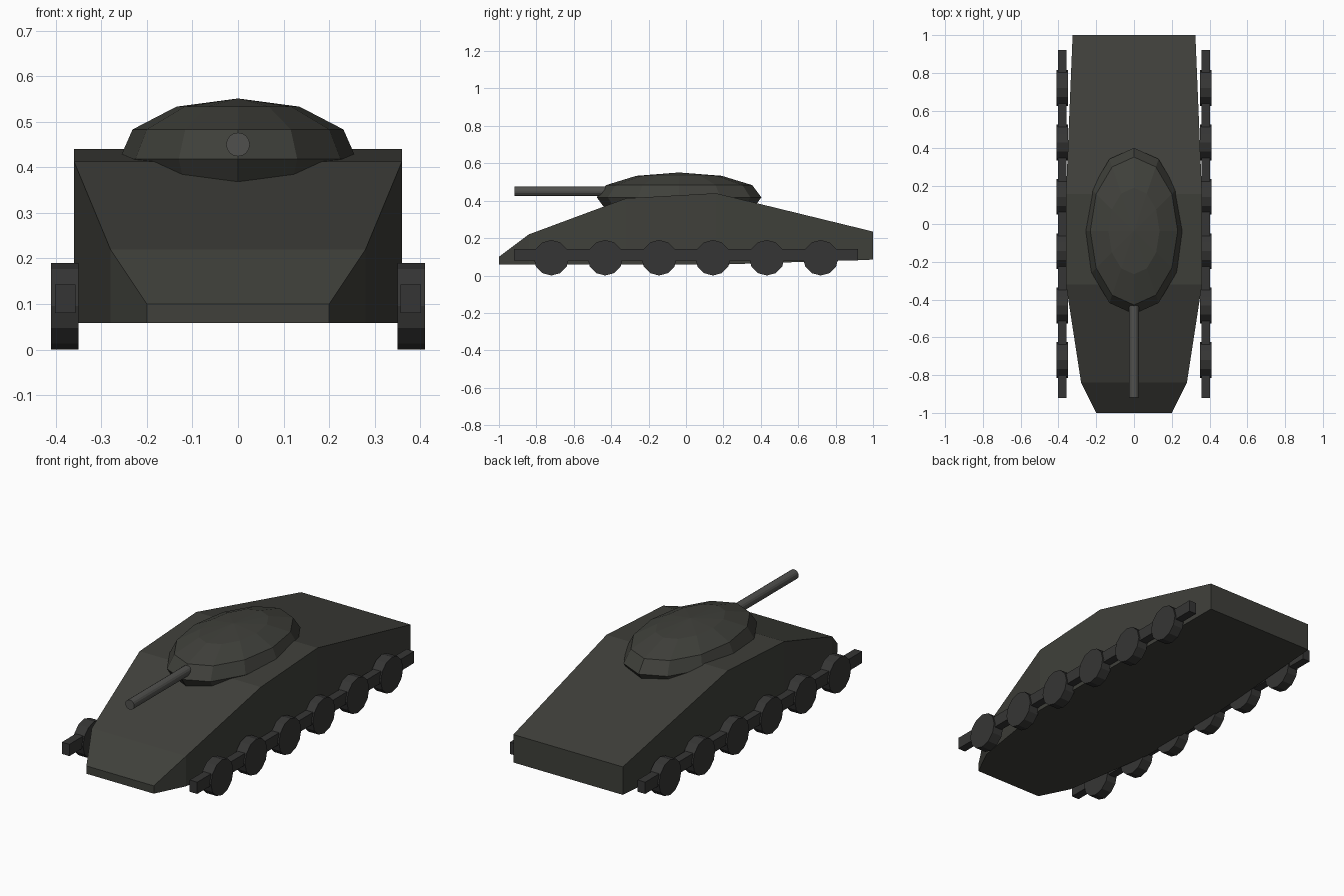
import bpy, bmesh
from math import sin, cos, pi

if "Cube" in bpy.data.objects:
    bpy.data.objects.remove(bpy.data.objects["Cube"])


def material(name, rgb):
    m = bpy.data.materials.new(name)
    m.diffuse_color = (*rgb, 1)
    m.use_nodes = True
    m.node_tree.nodes["Principled BSDF"].inputs["Base Color"].default_value = m.diffuse_color
    return m


ARMOUR = material("dark_olive", (0.050, 0.051, 0.043))
RUNNING = material("dark_grey", (0.036, 0.036, 0.035))
STEEL = material("gun_grey", (0.080, 0.080, 0.075))


def finish(name, bm, mat):
    bmesh.ops.recalc_face_normals(bm, faces=bm.faces)
    mesh = bpy.data.meshes.new(name)
    bm.to_mesh(mesh)
    bm.free()
    mesh.materials.append(mat)
    ob = bpy.data.objects.new(name, mesh)
    bpy.context.collection.objects.link(ob)
    return ob


def loft(name, rings, mat):
    """Skin closed rings of equal length and cap both ends."""
    bm = bmesh.new()
    loops = [[bm.verts.new(p) for p in r] for r in rings]
    n = len(loops[0])
    for a, b in zip(loops, loops[1:]):
        for i in range(n):
            j = (i + 1) % n
            bm.faces.new((a[i], a[j], b[j], b[i]))
    bm.faces.new(loops[0])
    bm.faces.new(loops[-1])
    return finish(name, bm, mat)


def cylinder(name, radius, sides, start, end, axis, mat):
    """Cylinder along x or y; start and end are the cap centres."""
    rings = []
    for c in (start, end):
        ring = []
        for i in range(sides):
            u, v = radius * sin(2 * pi * i / sides), radius * cos(2 * pi * i / sides)
            off = (0, u, v) if axis == "x" else (u, 0, v)
            ring.append(tuple(p + q for p, q in zip(c, off)))
        rings.append(ring)
    return loft(name, rings, mat)


# Hull: rectangular sections (y, half width, bottom z, top z)
sections = [(-1, 0.20, 0.058, 0.10), (-0.84, 0.28, 0.058, 0.22),
            (-0.32, 0.36, 0.058, 0.413), (0.16, 0.36, 0.058, 0.44),
            (1, 0.325, 0.085, 0.235)]
loft("hull", [[(-w, y, b), (w, y, b), (w, y, t), (-w, y, t)]
              for y, w, b, t in sections], ARMOUR)

# Turret: twelve-sided flattened dome (scale, z), closed with an apex
SIDES = 12
profile = [(0.55, 0.30), (0.89, 0.352), (1, 0.418), (0.89, 0.483), (0.52, 0.533)]
bm = bmesh.new()
loops = [[bm.verts.new((0.26 * s * sin(2 * pi * i / SIDES),
                        -0.037 + 0.44 * s * cos(2 * pi * i / SIDES), z))
          for i in range(SIDES)] for s, z in profile]
apex = bm.verts.new((0, -0.037, 0.551))
for i in range(SIDES):
    j = (i + 1) % SIDES
    for a, b in zip(loops, loops[1:]):
        bm.faces.new((a[i], a[j], b[j], b[i]))
    bm.faces.new((loops[-1][i], loops[-1][j], apex))
bm.faces.new(loops[0])
finish("turret", bm, ARMOUR)

# Gun barrel
cylinder("gun_barrel", 0.026, 16, (0, -0.918, 0.45), (0, -0.30, 0.45), "y", STEEL)

# Running gear: a beam and six wheels on each side
for side, s in (("left", -1), ("right", 1)):
    loft("wheel_beam_" + side,
         [[(s * 0.357, y, 0.08), (s * 0.402, y, 0.08),
           (s * 0.402, y, 0.143), (s * 0.357, y, 0.143)] for y in (-0.92, 0.92)],
         RUNNING)
    for k in range(6):
        y = -0.72 + 0.288 * k
        cylinder(f"wheel_{side}_{k + 1}", 0.095, 12,
                 (s * 0.35, y, 0.095), (s * 0.41, y, 0.095), "x", RUNNING)
